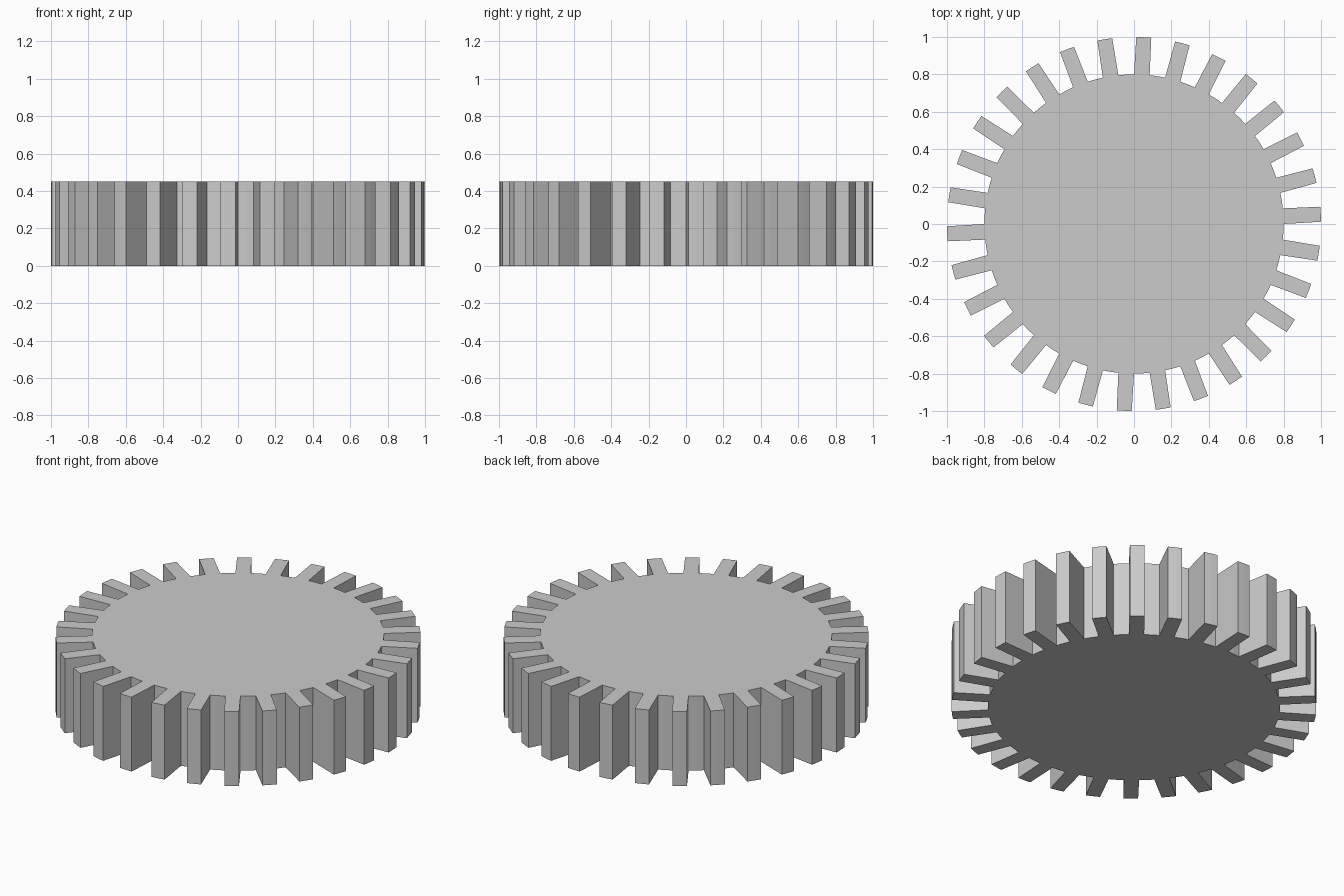
import bpy, bmesh
from math import sin, cos, radians

if "Cube" in bpy.data.objects:
    bpy.data.objects.remove(bpy.data.objects["Cube"])

TEETH = 30
ROOT_R, TIP_R, HEIGHT = 0.8, 1.0, 0.45
PITCH = 360 / TEETH
# One tooth and the gap after it: (angle in degrees, radius)
TOOTH = [(0.0, ROOT_R), (0.7, TIP_R), (3.0, TIP_R), (5.3, TIP_R),
         (6.0, ROOT_R), (9.0, ROOT_R)]

# Toothed outline, repeated around the wheel
bm = bmesh.new()
outline = []
for i in range(TEETH):
    for angle, r in TOOTH:
        a = radians(i * PITCH + angle)
        outline.append(bm.verts.new((r * cos(a), r * sin(a), 0)))
base = bm.faces.new(outline)

# Extrude to a solid gear
ext = bmesh.ops.extrude_face_region(bm, geom=[base], use_keep_orig=True)
top = [g for g in ext["geom"] if isinstance(g, bmesh.types.BMVert)]
bmesh.ops.translate(bm, verts=top, vec=(0, 0, HEIGHT))
bmesh.ops.recalc_face_normals(bm, faces=bm.faces)

mesh = bpy.data.meshes.new("gear_wheel")
bm.to_mesh(mesh)
bm.free()
gear = bpy.data.objects.new("gear_wheel", mesh)
bpy.context.collection.objects.link(gear)
